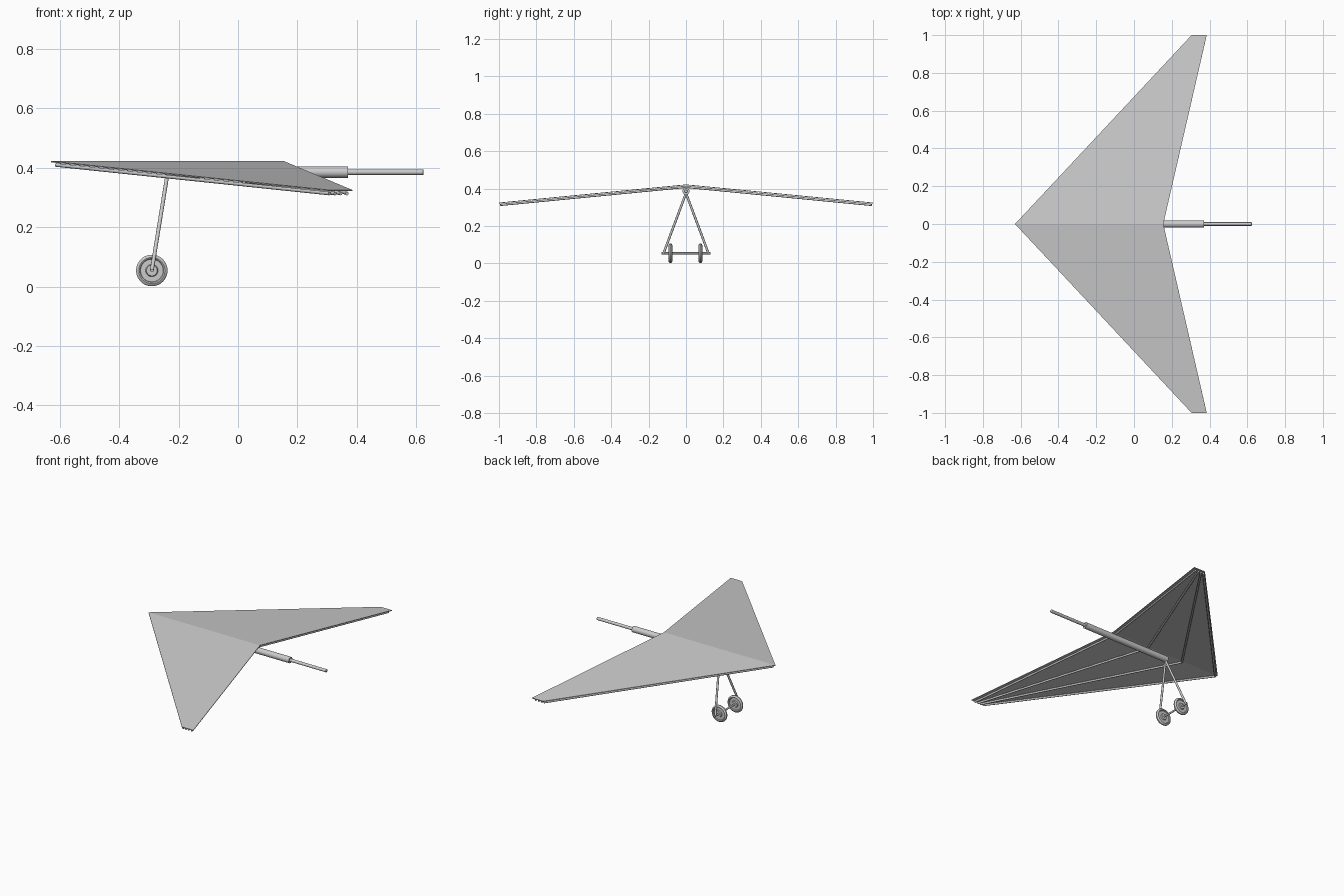
import bpy, bmesh, math
from mathutils import Vector

if "Cube" in bpy.data.objects:
    bpy.data.objects.remove(bpy.data.objects["Cube"])


def mesh_object(name, bm):
    bmesh.ops.recalc_face_normals(bm, faces=bm.faces)
    me = bpy.data.meshes.new(name)
    bm.to_mesh(me)
    bm.free()
    ob = bpy.data.objects.new(name, me)
    bpy.context.collection.objects.link(ob)
    return ob


def smooth(ob):
    bpy.ops.object.select_all(action='DESELECT')
    ob.select_set(True)
    bpy.context.view_layer.objects.active = ob
    bpy.ops.object.shade_smooth_by_angle(angle=math.radians(35))


def tube(name, a, b, r, sides=16):
    a, b = Vector(a), Vector(b)
    d = b - a
    bpy.ops.mesh.primitive_cylinder_add(vertices=sides, radius=r, depth=d.length,
                                        location=(a + b) / 2,
                                        rotation=d.to_track_quat('Z', 'Y').to_euler())
    ob = bpy.context.object
    ob.name = name
    smooth(ob)
    return ob


def lathe(name, profile, loc, segments=40):
    # revolve (radius, y) points about the y axis
    bm = bmesh.new()
    rings = []
    for i in range(segments):
        t = 2 * math.pi * i / segments
        rings.append([bm.verts.new((r * math.cos(t), y, r * math.sin(t))) for r, y in profile])
    n = len(profile)
    for i in range(segments):
        p, q = rings[i], rings[(i + 1) % segments]
        for j in range(n):
            k = (j + 1) % n
            bm.faces.new((p[j], p[k], q[k], q[j]))
    ob = mesh_object(name, bm)
    ob.location = loc
    smooth(ob)
    return ob


# Swept fabric wing, two flat panels folded along the keel
def wing_z(y):
    return 0.422 - 0.097 * abs(y)


bm = bmesh.new()
nose, tail = [bm.verts.new((x, 0, wing_z(0))) for x in (-0.63, 0.155)]
for s in (1, -1):
    tips = [bm.verts.new((x, s, wing_z(1))) for x in (0.385, 0.305)]
    bm.faces.new([nose, tail] + tips if s > 0 else [tail, nose] + tips[::-1])
wing = mesh_object("wing_fabric", bm)
solid = wing.modifiers.new("thickness", 'SOLIDIFY')
solid.thickness = 0.004
solid.offset = -1

# Battens fanning from the keel to each wing tip
ROD = 0.006
for side, s in (("left", -1), ("right", 1)):
    for i, (x0, x1) in enumerate(((-0.612, 0.308), (-0.36, 0.327),
                                  (-0.105, 0.346), (0.14, 0.367))):
        drop = 0.004 + ROD + 0.003
        tube(f"batten_{side}_{i + 1}", (x0, 0, wing_z(0) - drop),
             (x1, 0.99 * s, wing_z(0.99) - drop), ROD, 12)

# Keel: thick body tube with a thin tail boom
tube("body_tube", (-0.245, 0, 0.385), (0.37, 0, 0.385), 0.019, 24)
boom = tube("tail_boom", (0.36, 0, 0.385), (0.625, 0, 0.385), 0.0095, 20)
bevel = boom.modifiers.new("round_end", 'BEVEL')
bevel.width = 0.003
bevel.segments = 2
bevel.limit_method = 'ANGLE'

# Undercarriage struts and axle
AX, AZ = -0.29, 0.054
for side, s in (("left", -1), ("right", 1)):
    tube(f"strut_{side}", (-0.238, 0, 0.375), (AX, 0.12 * s, AZ), 0.0065)
tube("axle", (AX, -0.13, AZ), (AX, 0.13, AZ), 0.0055)

# Wheels: round tyre, recessed web and raised hub
half = [(0.005, 0.010), (0.018, 0.010), (0.021, 0.004), (0.038, 0.004), (0.040, 0.008),
        (0.044, 0.010), (0.049, 0.008), (0.053, 0.003)]
profile = half + [(r, -y) for r, y in reversed(half)]
for side, y in (("left", -0.083), ("right", 0.077)):
    lathe(f"wheel_{side}", profile, (AX, y, AZ))
